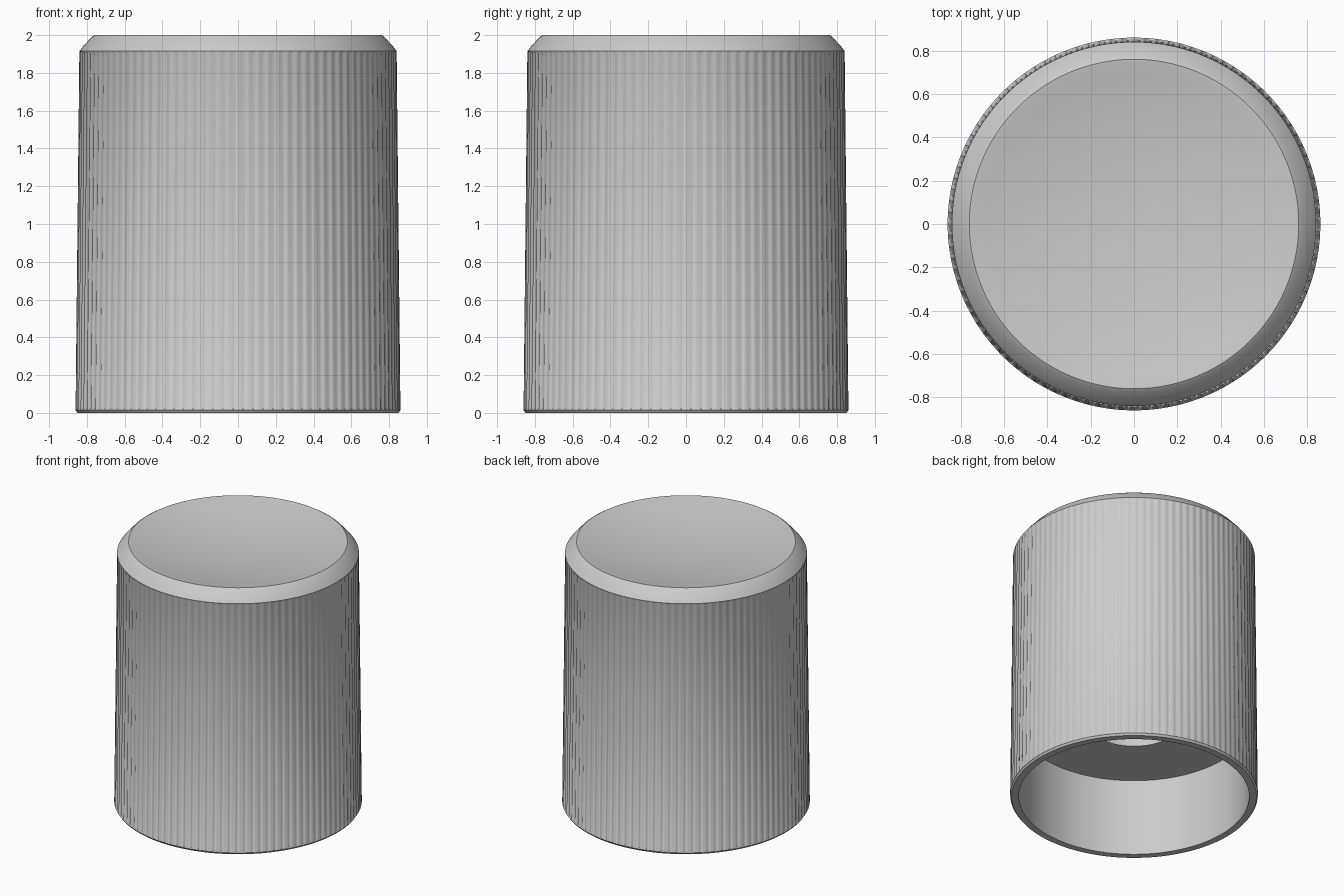
import bpy, bmesh, math

if "Cube" in bpy.data.objects:
    bpy.data.objects.remove(bpy.data.objects["Cube"], do_unlink=True)

grey = bpy.data.materials.new("matte grey")
grey.use_nodes = True
colour = (0.6, 0.6, 0.6, 1)
grey.diffuse_color = colour
grey.node_tree.nodes["Principled BSDF"].inputs["Base Color"].default_value = colour

RIBS = 100
STEPS = RIBS * 4
DISH_RADIUS, DISH_DEPTH = 0.76, 0.08

# Profile points: radius, height, groove depth
profile = [(0, 1.5, 0), (0.32, 1.5, 0), (0.32, 0.59, 0), (0.8, 0.59, 0),
           (0.8, 0, 0), (0.85, 0, 0), (0.86, 0.015, 0), (0.86, 0.02, 0.009),
           (0.84, 1.9, 0.009), (0.84, 1.915, 0), (0.825, 1.935, 0),
           (0.775, 1.99, 0), (0.76, 2.0, 0), (0.745, 1.998, 0)]

# Shallow finger dish closing the top
for i in range(9, -1, -1):
    r = DISH_RADIUS * i / 10
    profile.append((r, 2 - DISH_DEPTH * (1 - (r / DISH_RADIUS) ** 2), 0))


def ring(bm, radius, height, groove):
    if radius == 0:
        return [bm.verts.new((0, 0, height))]
    verts = []
    for i in range(STEPS):
        a = 2 * math.pi * i / STEPS
        r = radius - groove * (1 - math.cos(a * RIBS)) / 2
        verts.append(bm.verts.new((r * math.cos(a), r * math.sin(a), height)))
    return verts


# Ribbed body with hollow underside and shaft bore
bm = bmesh.new()
rings = [ring(bm, *p) for p in profile]
for low, high in zip(rings, rings[1:]):
    for i in range(STEPS):
        j = (i + 1) % STEPS
        if len(low) == 1:
            bm.faces.new((low[0], high[j], high[i]))
        elif len(high) == 1:
            bm.faces.new((low[i], low[j], high[0]))
        else:
            bm.faces.new((low[i], low[j], high[j], high[i]))
bmesh.ops.recalc_face_normals(bm, faces=bm.faces)
mesh = bpy.data.meshes.new("ribbed_knob")
bm.to_mesh(mesh)
bm.free()
mesh.materials.append(grey)
knob = bpy.data.objects.new("ribbed_knob", mesh)
bpy.context.collection.objects.link(knob)

# Smooth shading with crisp rims
bpy.ops.object.select_all(action="DESELECT")
knob.select_set(True)
bpy.context.view_layer.objects.active = knob
bpy.ops.object.shade_smooth_by_angle(angle=math.radians(40))
